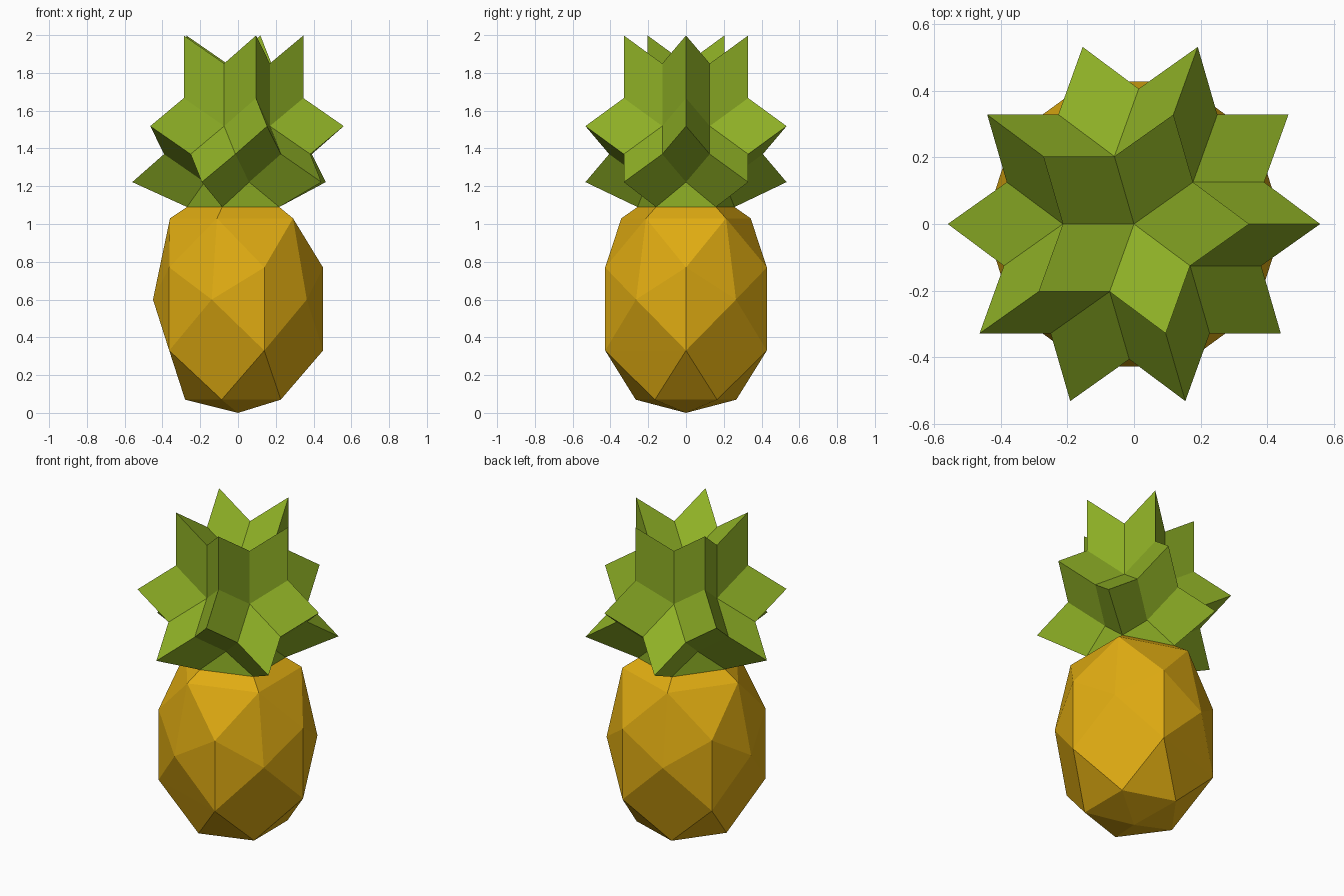
import bpy, bmesh
from itertools import combinations
from math import cos, sin, radians, sqrt
from mathutils import Vector

if "Cube" in bpy.data.objects:
    bpy.data.objects.remove(bpy.data.objects["Cube"], do_unlink=True)


def material(name, rgb):
    mat = bpy.data.materials.new(name)
    mat.use_nodes = True
    color = (*rgb, 1)
    mat.diffuse_color = color
    mat.node_tree.nodes["Principled BSDF"].inputs["Base Color"].default_value = color
    return mat


def finish(bm, name, mat):
    bmesh.ops.recalc_face_normals(bm, faces=bm.faces)
    mesh = bpy.data.meshes.new(name)
    bm.to_mesh(mesh)
    bm.free()
    mesh.materials.append(mat)
    obj = bpy.data.objects.new(name, mesh)
    bpy.context.collection.objects.link(obj)
    return obj


def ring(radius, z, start):
    """Five points around the z axis."""
    angles = [radians(start + 72 * i) for i in range(5)]
    return [Vector((radius * cos(a), radius * sin(a), z)) for a in angles]


# Fruit body: faceted hull over staggered five-point rings
bm = bmesh.new()
points = [Vector((0, 0, 0))]
for radius, z, start in ((.28, .07, 36), (.45, .33, 0), (.45, .6, 36),
                         (.45, .77, 0), (.36, 1.03, 36), (.27, 1.09, 36)):
    points += ring(radius, z, start)
hull_verts = [bm.verts.new(p) for p in points]
bmesh.ops.convex_hull(bm, input=hull_verts)
finish(bm, "fruit_body", material("golden yellow", (.74, .41, .006)))

# Leaf crown: star of rhombic spikes spanned by twelve icosahedral axes
SPIKE = .4195
LEVEL = 1 / sqrt(5)
CENTRE, WIDTH, HEIGHT = 1.37, .57, .79
top = Vector((0, 0, 1))
upper = ring(2 * LEVEL, LEVEL, 36)
lower = ring(2 * LEVEL, -LEVEL, 0)
axes = [top] + upper + lower


def place(v):
    """Stretch the star and lean it very slightly."""
    x, y, z = v * SPIKE
    return Vector((x * WIDTH + .02 * y, y * WIDTH, CENTRE + z * HEIGHT))


# The lowest valleys narrow down to the neck of the fruit
neck = ring(.27, 1.09, 36)


def valley(a, b):
    if a in lower and b in lower:
        mid = place(a + b)
        return min(neck, key=lambda p: (p - mid).length)
    return place(a + b)


bm = bmesh.new()


def add_face(*pts):
    bm.faces.new([bm.verts.new(p) for p in pts])


for trio in combinations(axes, 3):
    if all(p.dot(q) > .4 for p, q in combinations(trio, 2)):
        a, b, c = trio
        tip = place(a + b + c)
        for p, q, r in ((a, b, c), (b, c, a), (c, a, b)):
            add_face(place(p), valley(p, q), tip, valley(p, r))

# Underside of the crown
for i in range(5):
    add_face(place(lower[i]), neck[i - 1], neck[i])
add_face(*neck)
bmesh.ops.remove_doubles(bm, verts=bm.verts, dist=.001)
finish(bm, "leaf_crown", material("leaf green", (.27, .43, .019)))
